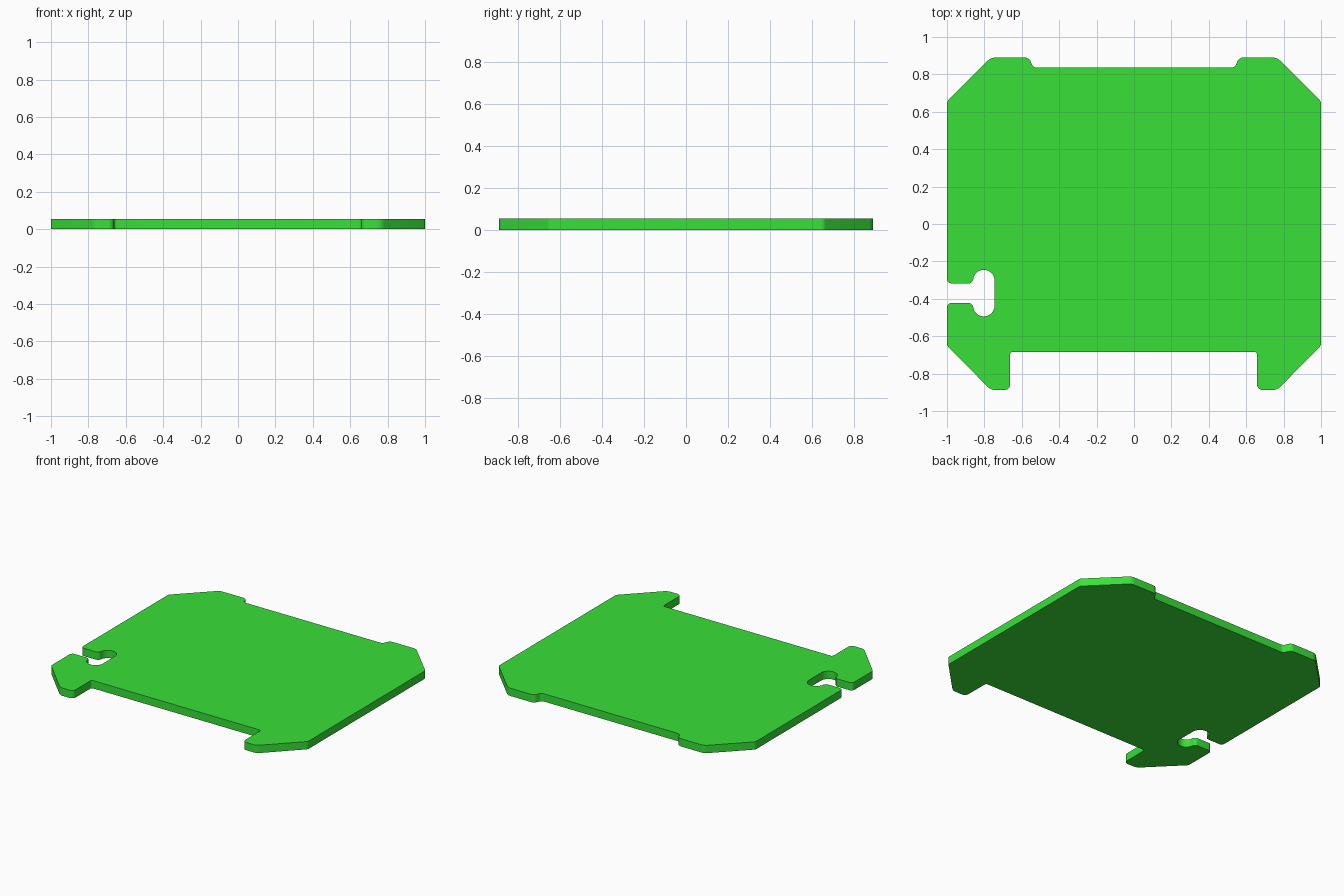
import bpy, bmesh
from math import tan
from mathutils import Vector

if "Cube" in bpy.data.objects:
    bpy.data.objects.remove(bpy.data.objects["Cube"])

THICK = 0.055

# Outline corners, counter-clockwise: x, y, fillet radius
corners = [
    # front left foot, recessed front edge, front right foot
    (-1.0, -0.65, 0.03), (-0.765, -0.888, 0.06), (-0.662, -0.888, 0.03), (-0.662, -0.684, 0.015),
    (0.658, -0.684, 0.015), (0.658, -0.888, 0.03), (0.765, -0.888, 0.06), (1.0, -0.65, 0.03),
    # right side and back tabs
    (1.0, 0.655, 0.03), (0.765, 0.89, 0.06), (0.56, 0.89, 0.035), (0.54, 0.836, 0.03),
    (-0.54, 0.836, 0.03), (-0.56, 0.89, 0.035), (-0.765, 0.89, 0.06), (-1.0, 0.655, 0.03),
    # T-shaped slot in the left side
    (-1.0, -0.318, 0.025), (-0.86, -0.318, 0.025), (-0.86, -0.245, 0.057), (-0.746, -0.245, 0.057),
    (-0.746, -0.494, 0.057), (-0.86, -0.494, 0.057), (-0.86, -0.422, 0.025), (-1.0, -0.422, 0.025),
]


def rounded(pts, steps=8):
    """Replace every corner with a tangent arc."""
    out = []
    for i, (x, y, r) in enumerate(pts):
        p = Vector((x, y))
        a = (Vector(pts[i - 1][:2]) - p).normalized()
        b = (Vector(pts[(i + 1) % len(pts)][:2]) - p).normalized()
        half = a.angle(b) / 2
        reach = r / tan(half)
        mid = (a + b).normalized()
        start, end = p + a * reach, p + b * reach
        center = p + mid * (reach ** 2 + r ** 2) ** 0.5
        for k in range(steps + 1):
            d = (start - center).to_3d().normalized().slerp(
                (end - center).to_3d().normalized(), k / steps)
            out.append(center + d.to_2d() * r)
    return out


# Plate: rounded outline extruded upward
bm = bmesh.new()
face = bm.faces.new([bm.verts.new((p.x, p.y, 0)) for p in rounded(corners)])
top = bmesh.ops.extrude_face_region(bm, geom=[face], use_keep_orig=True)["geom"]
bmesh.ops.translate(bm, verts=[v for v in top if isinstance(v, bmesh.types.BMVert)],
                    vec=(0, 0, THICK))
bmesh.ops.remove_doubles(bm, verts=bm.verts, dist=1e-5)
bmesh.ops.recalc_face_normals(bm, faces=bm.faces)
mesh = bpy.data.meshes.new("plate")
bm.to_mesh(mesh)
bm.free()
plate = bpy.data.objects.new("plate", mesh)
bpy.context.collection.objects.link(plate)

# Green finish
green = bpy.data.materials.new("green")
green.diffuse_color = (0.04, 0.75, 0.04, 1)
green.use_nodes = True
green.node_tree.nodes["Principled BSDF"].inputs["Base Color"].default_value = green.diffuse_color
mesh.materials.append(green)

# Smooth rounded edges, crisp rims
bpy.context.view_layer.objects.active = plate
plate.select_set(True)
bpy.ops.object.shade_smooth_by_angle()
